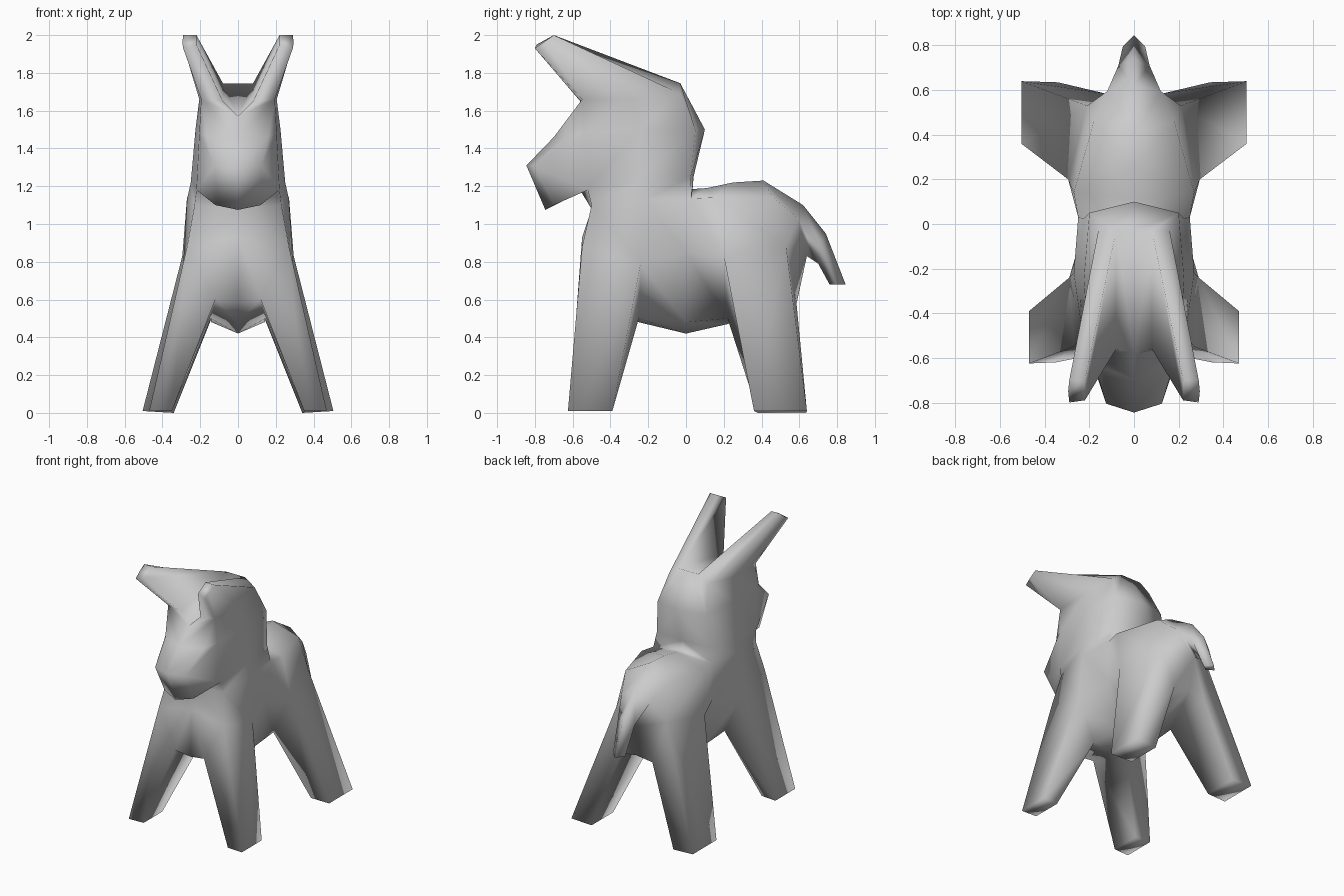
import bpy
import bmesh

cube = bpy.data.objects.get("Cube")
if cube:
    bpy.data.objects.remove(cube, do_unlink=True)

bm = bmesh.new()


def ring(*points):
    """Make a row of vertices on the +x half."""
    return [bm.verts.new(p) for p in points]


def face(*verts):
    return bm.faces.new(verts)


def bridge(a, b, first=0, last=None, closed=False):
    """Join two rows of vertices with quads."""
    last = len(a) - 1 if last is None else last
    for i in range(first, last):
        face(a[i], a[i + 1], b[i + 1], b[i])
    if closed:
        face(a[-1], a[0], b[0], b[-1])


def extrude_limb(root, section):
    """Grow a closed limb from a root loop and cap its end."""
    bridge(root, section, closed=True)
    face(*section)


# Trunk sections, each from spine to flank to belly
chest = ring((0, -.5, 1.08), (.23, -.5, 1.1), (.27, -.55, .88), (.12, -.575, .6), (0, -.565, .58))
shoulder = ring((.27, -.22, 1.13), (.29, -.24, .79), (.145, -.25, .5), (0, -.25, .48))
middle = ring((0, .035, 1.185), (.25, .03, 1.135), (.22, 0, .85), (.14, 0, .48), (0, 0, .42))
hip = ring((0, .25, 1.22), (.27, .14, 1.14), (.295, .2, .83), (.14, .22, .5), (0, .22, .47))
rump = ring((0, .41, 1.23), (.18, .46, 1.14), (.21, .53, .88), (.13, .585, .58), (0, .59, .6))
spine, = ring((0, .11, 1.19))

# Trunk skin, leaving openings for the neck and legs
bridge(chest[1:], shoulder, 0, 1)
bridge(chest[1:], shoulder, 2, 3)
bridge(shoulder, middle[1:])
face(middle[0], middle[1], spine)
face(spine, middle[1], hip[1], hip[0])
bridge(middle, hip, 1)
bridge(hip, rump, 0, 2)
bridge(hip, rump, 3, 4)
breast, = ring((0, -.55, .93))
face(chest[0], chest[1], chest[2], breast)
face(breast, *chest[2:])

# Legs
front_foot = ring((.47, -.625, .01), (.35, -.62, .01), (.35, -.4, .01), (.47, -.39, .01))
rear_foot = ring((.505, .36, .01), (.34, .38, 0), (.34, .635, 0), (.505, .64, .01))
extrude_limb([chest[2], chest[3], shoulder[2], shoulder[1]], front_foot)
extrude_limb([hip[2], hip[3], rump[3], rump[2]], rear_foot)

# Tail
tail_root = ring((0, .62, 1.1), (.12, .595, 1.03), (0, .64, .83))
tail_bend = ring((0, .74, .95), (.07, .71, .89), (0, .7, .79))
tail_tip = ring((0, .845, .68), (.05, .795, .68), (0, .76, .68))
bridge(rump, tail_root, 0, 1)
face(rump[1], rump[2], tail_root[1])
face(rump[2], rump[3], tail_root[2], tail_root[1])
face(rump[3], rump[4], tail_root[2])
bridge(tail_root, tail_bend)
bridge(tail_bend, tail_tip)
face(*tail_tip)

# Neck and head
neck = [chest[0], chest[1], shoulder[0], middle[1], middle[0]]
jaw = ring((0, -.555, 1.17), (.22, -.52, 1.18), (.25, -.25, 1.22), (.225, .025, 1.25), (0, .04, 1.25))
cheek = ring((.205, -.54, 1.48), (.225, -.25, 1.5), (.2, .05, 1.5), (0, .1, 1.5))
crown = ring((.195, -.55, 1.66), (.205, -.28, 1.66), (.16, -.03, 1.69))
poll, poll_side = ring((0, -.03, 1.745), (.08, -.03, 1.745))
brow, brow_side = ring((0, -.585, 1.57), (.08, -.56, 1.65))
bridge(neck, jaw)
bridge(jaw[1:], cheek)
bridge(cheek, crown, 0, 2)
face(cheek[2], poll_side, crown[2])
face(cheek[2], cheek[3], poll, poll_side)
face(brow, brow_side, poll_side, poll)
face(brow, crown[0], brow_side)

# Muzzle
snout_root = [jaw[0], jaw[1], cheek[0], crown[0], brow]
snout = ring((0, -.745, 1.075), (.12, -.7, 1.1), (.125, -.805, 1.31), (.16, -.635, 1.46), (0, -.7, 1.46))
nose, = ring((0, -.845, 1.31))
bridge(snout_root, snout)
face(nose, *snout[:3])
face(nose, *snout[2:])

# Ears
ear_tip = ring((.22, -.79, 1.95), (.29, -.8, 1.93), (.295, -.75, 1.96), (.29, -.7, 2), (.22, -.7, 2))
extrude_limb([brow_side, *crown, poll_side], ear_tip)

# Mirror the half into a whole animal
bmesh.ops.mirror(bm, geom=bm.verts[:] + bm.edges[:] + bm.faces[:], axis='X', merge_dist=.001)
bmesh.ops.remove_doubles(bm, verts=bm.verts[:], dist=.001)
bmesh.ops.recalc_face_normals(bm, faces=bm.faces[:])

mesh = bpy.data.meshes.new("donkey")
bm.to_mesh(mesh)
bm.free()
donkey = bpy.data.objects.new("donkey", mesh)
bpy.context.collection.objects.link(donkey)

# Plain grey
grey = bpy.data.materials.new("plain_grey")
grey.use_nodes = True
colour = (.6, .6, .6, 1)
grey.diffuse_color = colour
grey.node_tree.nodes["Principled BSDF"].inputs["Base Color"].default_value = colour
mesh.materials.append(grey)

# Smooth skin all over
mesh.shade_smooth()
